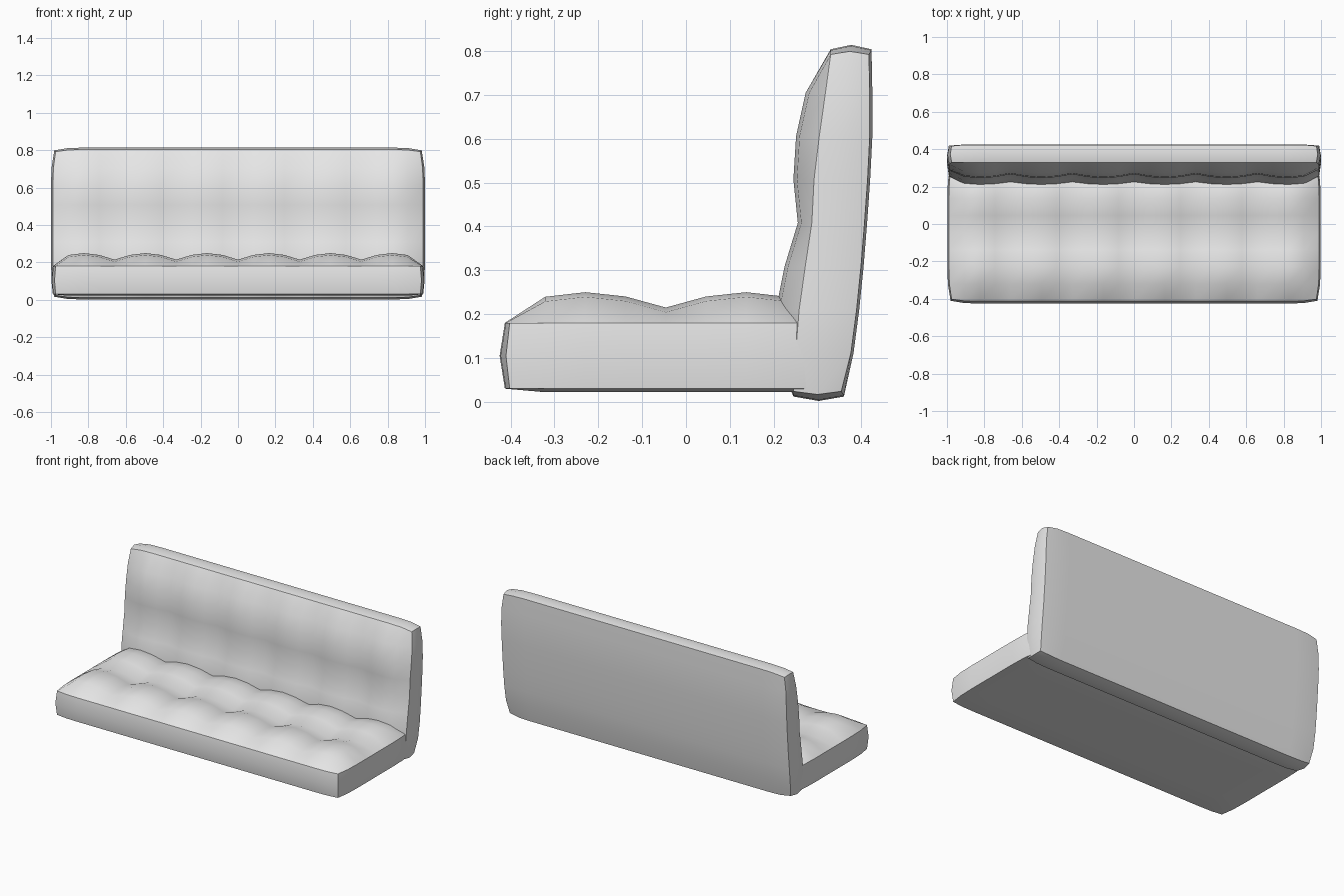
import bpy
import bmesh
import math
from mathutils import Vector

cube = bpy.data.objects.get("Cube")
if cube:
    bpy.data.objects.remove(cube, do_unlink=True)

NX, NY = 24, 8          # four faces per tuft, six tufts by two

fabric = bpy.data.materials.new("light grey fabric")
fabric.use_nodes = True
grey = (0.8, 0.8, 0.8, 1)
fabric.diffuse_color = grey
fabric.node_tree.nodes["Principled BSDF"].inputs["Base Color"].default_value = grey


def sag(i, n, seam, edge):
    """Drop below the crown of a tuft along one direction."""
    if i in (0, n):
        return edge
    if i in (1, n - 1):
        return edge * 0.15
    return seam * (1, 0.28, 0, 0.28)[i % 4]


def tuft(i, j, crown, seam):
    drop = sag(i, NX, seam, crown) + sag(j, NY, seam, crown)
    return max(crown - drop, 0)


def plan(i, j):
    """Rounded-corner outline, both coordinates from -1 to 1."""
    u, v = 2 * i / NX - 1, 2 * j / NY - 1
    end_u, end_v = abs(u) == 1, abs(v) == 1
    if end_u and end_v:
        return u * 0.985, v * 0.97
    if end_u and j in (1, NY - 1):
        return u * 0.997, v
    if end_v and i in (1, NX - 1):
        return u, v * 0.994
    return u, v


def cushion(name, front, rear, bulge):
    """Tufted face and plain face joined by a gently bulging border."""
    bm = bmesh.new()

    def sheet(func):
        return [[bm.verts.new(func(i, j)) for i in range(NX + 1)] for j in range(NY + 1)]

    top, bottom = sheet(front), sheet(rear)
    for rows in (top, bottom):
        for j in range(NY):
            for i in range(NX):
                bm.faces.new((rows[j][i], rows[j][i + 1], rows[j + 1][i + 1], rows[j + 1][i]))
    loop = ([(i, 0) for i in range(NX)] + [(NX, j) for j in range(NY)]
            + [(i, NY) for i in range(NX, 0, -1)] + [(0, j) for j in range(NY, 0, -1)])
    middle = []
    for i, j in loop:
        out = Vector(((i == NX) - (i == 0), (j == NY) - (j == 0)))
        middle.append(bm.verts.new((top[j][i].co + bottom[j][i].co) / 2 + bulge(out.normalized())))
    for k, (i, j) in enumerate(loop):
        m = (k + 1) % len(loop)
        p, q = loop[m]
        bm.faces.new((top[j][i], middle[k], middle[m], top[q][p]))
        bm.faces.new((middle[k], bottom[j][i], bottom[q][p], middle[m]))
    bmesh.ops.recalc_face_normals(bm, faces=bm.faces)
    mesh = bpy.data.meshes.new(name)
    bm.to_mesh(mesh)
    bm.free()
    mesh.materials.append(fabric)
    obj = bpy.data.objects.new(name, mesh)
    bpy.context.collection.objects.link(obj)
    bpy.ops.object.select_all(action="DESELECT")
    obj.select_set(True)
    bpy.context.view_layer.objects.active = obj
    bpy.ops.object.shade_smooth_by_angle(angle=math.radians(35))
    return obj


# Seat cushion, lying flat
def seat_point(i, j, z):
    u, v = plan(i, j)
    return Vector((0.99 * u, -0.046 + 0.367 * v, z))


def seat_top(i, j):
    return seat_point(i, j, 0.18 + tuft(i, j, 0.07, 0.035))


def seat_bottom(i, j):
    border = i in (0, NX) or j in (0, NY)
    return seat_point(i, j, 0.03 if border else 0.022)


cushion("seat_cushion", seat_top, seat_bottom,
        lambda out: Vector((0.008 * out.x, 0.012 * out.y, 0)))

# Back cushion, leaning backwards, depths listed from bottom to top
FRONT = (0.245, 0.25, 0.258, 0.272, 0.287, 0.292, 0.304, 0.318, 0.33)
REAR = (0.36, 0.382, 0.395, 0.405, 0.413, 0.42, 0.425, 0.425, 0.423)


def back_point(i, j, y):
    u, v = plan(i, j)
    return Vector((0.99 * u, y, 0.408 + 0.396 * v))


def back_front(i, j):
    return back_point(i, j, FRONT[j] - tuft(i, j, 0.053, 0.021))


def back_rear(i, j):
    return back_point(i, j, REAR[j] - (0.006 if i in (0, NX) else 0))


cushion("back_cushion", back_front, back_rear,
        lambda out: Vector((0.01 * out.x, 0, 0.01 * out.y)))
